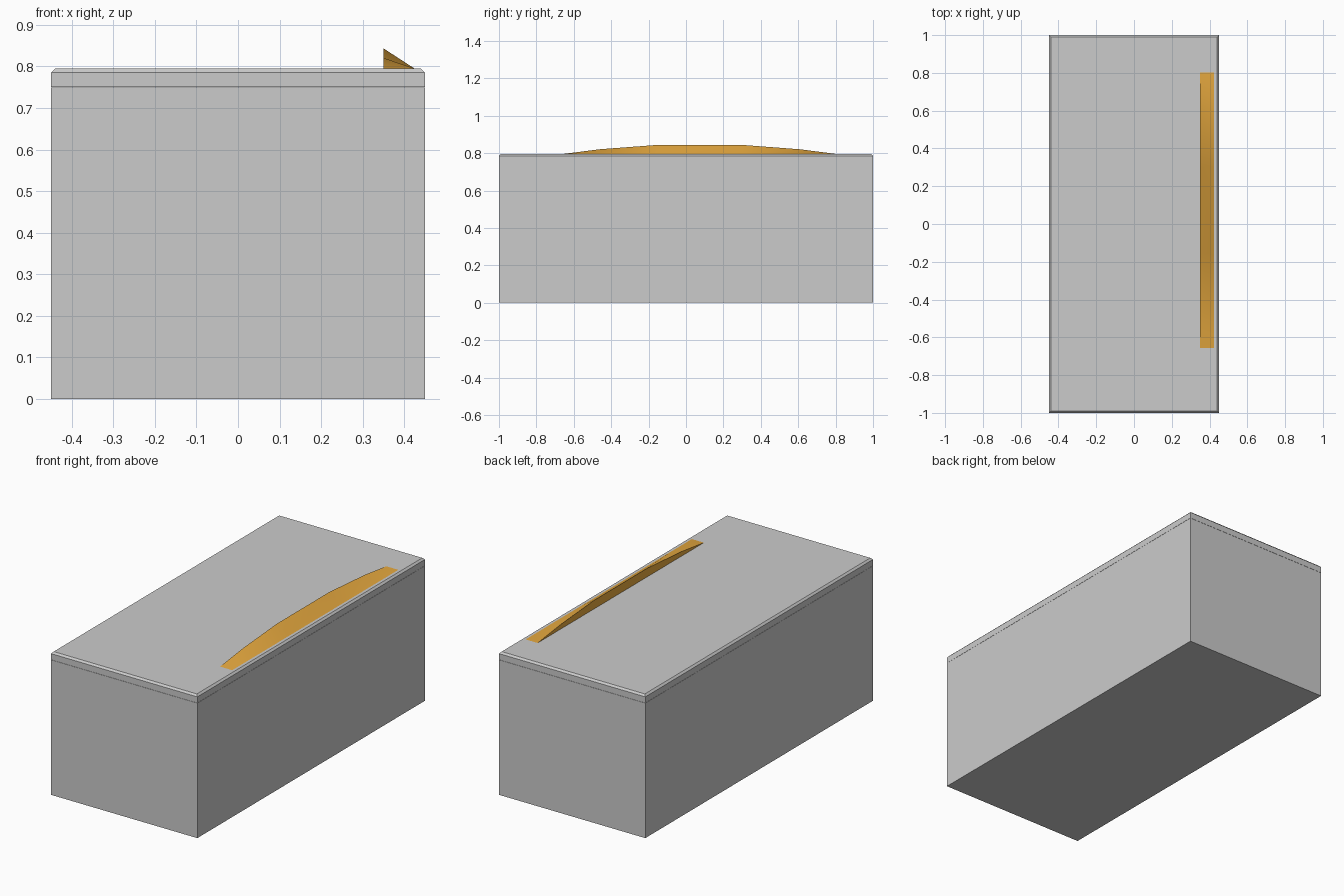
import bpy, bmesh

if "Cube" in bpy.data.objects:
    bpy.data.objects.remove(bpy.data.objects["Cube"])

def make_object(name, bm):
    bmesh.ops.recalc_face_normals(bm, faces=bm.faces[:])
    mesh = bpy.data.meshes.new(name)
    bm.to_mesh(mesh)
    bm.free()
    obj = bpy.data.objects.new(name, mesh)
    bpy.context.collection.objects.link(obj)
    return obj

def box_mesh(sx, sy, z0, z1):
    bm = bmesh.new()
    bmesh.ops.create_cube(bm, size=1)
    for v in bm.verts:
        v.co.x *= sx
        v.co.y *= sy
        v.co.z = z1 if v.co.z > 0 else z0
    return bm

TOP = 0.795

# Main block
make_object("base_block", box_mesh(0.9, 2.0, 0, 0.75))

# Top slab with a chamfered upper rim
bm = box_mesh(0.9, 2.0, 0.751, TOP)
rim = [e for e in bm.edges if all(v.co.z > 0.78 for v in e.verts)]
bmesh.ops.bevel(bm, geom=rim, offset=0.01, segments=1, affect='EDGES')
make_object("top_slab", bm)

# Curved wedge: arched inner wall sloping down to a straight outer edge
centre, x_in, x_out = 0.073, 0.35, 0.424
half = [(0.73, 0.0), (0.535, 0.025), (0.23, 0.048)]
arc = [(-y, h) for y, h in half] + [(y, h) for y, h in reversed(half)]
bm = bmesh.new()
floor_z = TOP + 0.0005
inner = [bm.verts.new((x_in, centre + y, floor_z + h)) for y, h in arc]
outer = [bm.verts.new((x_out, centre + y, floor_z)) for y, h in arc]
for i in range(len(arc) - 1):
    # Split each sloping panel towards the ends
    bm.faces.new((inner[i], outer[i], inner[i + 1]))
    bm.faces.new((outer[i], outer[i + 1], inner[i + 1]))
bm.faces.new(inner)
bm.faces.new(outer[::-1] + [inner[0], inner[-1]])
wedge = make_object("curved_wedge", bm)

mat = bpy.data.materials.new("orange")
mat.diffuse_color = (0.8, 0.4, 0.05, 1)
mat.use_nodes = True
mat.node_tree.nodes["Principled BSDF"].inputs["Base Color"].default_value = mat.diffuse_color
wedge.data.materials.append(mat)

bpy.context.view_layer.objects.active = wedge
wedge.select_set(True)
bpy.ops.object.shade_smooth_by_angle()
